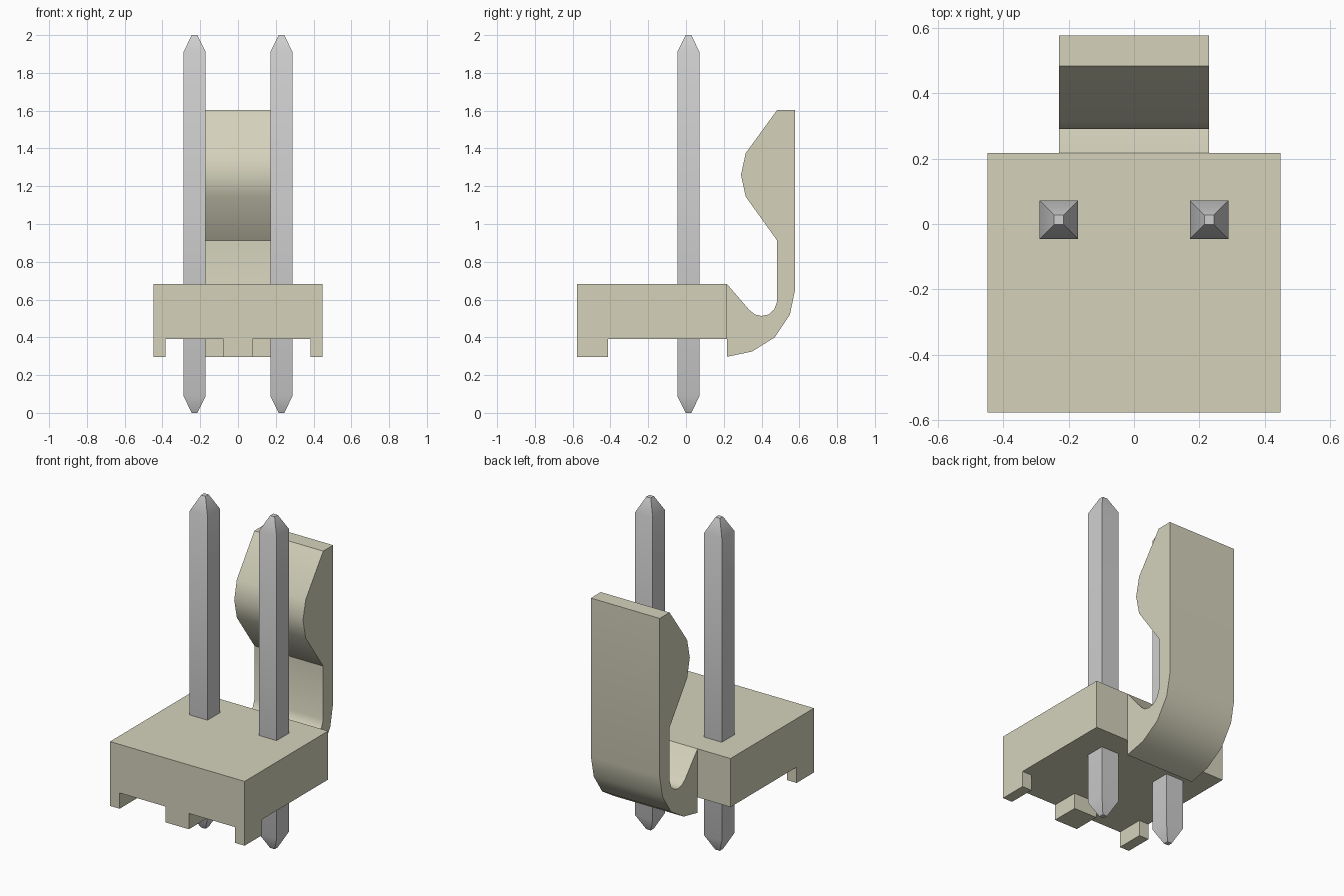
import bpy, bmesh, math
from mathutils import Vector

cube = bpy.data.objects.get("Cube")
if cube:
    bpy.data.objects.remove(cube, do_unlink=True)


def make_material(name, rgb):
    mat = bpy.data.materials.new(name)
    mat.use_nodes = True
    mat.diffuse_color = (*rgb, 1)
    mat.node_tree.nodes["Principled BSDF"].inputs["Base Color"].default_value = (*rgb, 1)
    return mat


ivory = make_material("ivory plastic", (0.66, 0.645, 0.50))
silver = make_material("silver metal", (0.62, 0.62, 0.62))


def finish(name, bm, mat):
    bmesh.ops.recalc_face_normals(bm, faces=bm.faces)
    mesh = bpy.data.meshes.new(name)
    bm.to_mesh(mesh)
    bm.free()
    obj = bpy.data.objects.new(name, mesh)
    bpy.context.collection.objects.link(obj)
    mesh.materials.append(mat)
    return obj


def smooth(obj):
    bpy.ops.object.select_all(action='DESELECT')
    obj.select_set(True)
    bpy.context.view_layer.objects.active = obj
    bpy.ops.object.shade_smooth_by_angle(angle=math.radians(30))


def box(name, low, high, mat):
    low, high = Vector(low), Vector(high)
    bm = bmesh.new()
    bmesh.ops.create_cube(bm, size=1)
    bmesh.ops.scale(bm, vec=high - low, verts=bm.verts)
    bmesh.ops.translate(bm, vec=(low + high) / 2, verts=bm.verts)
    return finish(name, bm, mat)


def cut(obj, low, high):
    cutter = box("cutter", low, high, ivory)
    cutter.hide_render = True
    mod = obj.modifiers.new("cut", 'BOOLEAN')
    mod.operation = 'DIFFERENCE'
    mod.solver = 'EXACT'
    mod.object = cutter
    bpy.context.view_layer.objects.active = obj
    bpy.ops.object.modifier_apply(modifier=mod.name)
    bpy.data.objects.remove(cutter, do_unlink=True)


# Housing block, hollowed underneath to leave three front feet
housing = box("housing", (-0.448, -0.577, 0.295), (0.448, 0.217, 0.682), ivory)
cut(housing, (-0.6, -0.412, 0.1), (0.6, 0.4, 0.39))
for x0, x1 in ((-0.384, -0.077), (0.077, 0.384)):
    cut(housing, (x0, -0.7, 0.1), (x1, -0.3, 0.39))

# Curved locking latch: side profile (y, z) extruded across x
profile = [
    (0.217, 0.682), (0.335, 0.545), (0.365, 0.521), (0.40, 0.513),
    (0.437, 0.521), (0.467, 0.548), (0.483, 0.59), (0.483, 0.912),
    (0.316, 1.145), (0.291, 1.26), (0.316, 1.375), (0.483, 1.604),
    (0.577, 1.604), (0.577, 0.65), (0.55, 0.52), (0.47, 0.40),
    (0.35, 0.325), (0.217, 0.297),
]
bm = bmesh.new()
face = bm.faces.new([bm.verts.new((-0.229, y, z)) for y, z in profile])
side = bmesh.ops.extrude_face_region(bm, geom=[face])
bmesh.ops.translate(bm, vec=(0.458, 0, 0),
                    verts=[g for g in side["geom"] if isinstance(g, bmesh.types.BMVert)])
smooth(finish("latch", bm, ivory))

# Square pins with tapered ends
for name, x in (("right_pin", -0.23), ("left_pin", 0.23)):
    bm = bmesh.new()
    rings = []
    for z, h in ((0, 0.015), (0.09, 0.059), (1.91, 0.059), (2, 0.015)):
        rings.append([bm.verts.new((x + sx * h, 0.013 + sy * h, z))
                      for sx, sy in ((-1, -1), (1, -1), (1, 1), (-1, 1))])
    for a, b in zip(rings, rings[1:]):
        for i in range(4):
            j = (i + 1) % 4
            bm.faces.new((a[i], a[j], b[j], b[i]))
    bm.faces.new(rings[0][::-1])
    bm.faces.new(rings[-1])
    smooth(finish(name, bm, silver))
